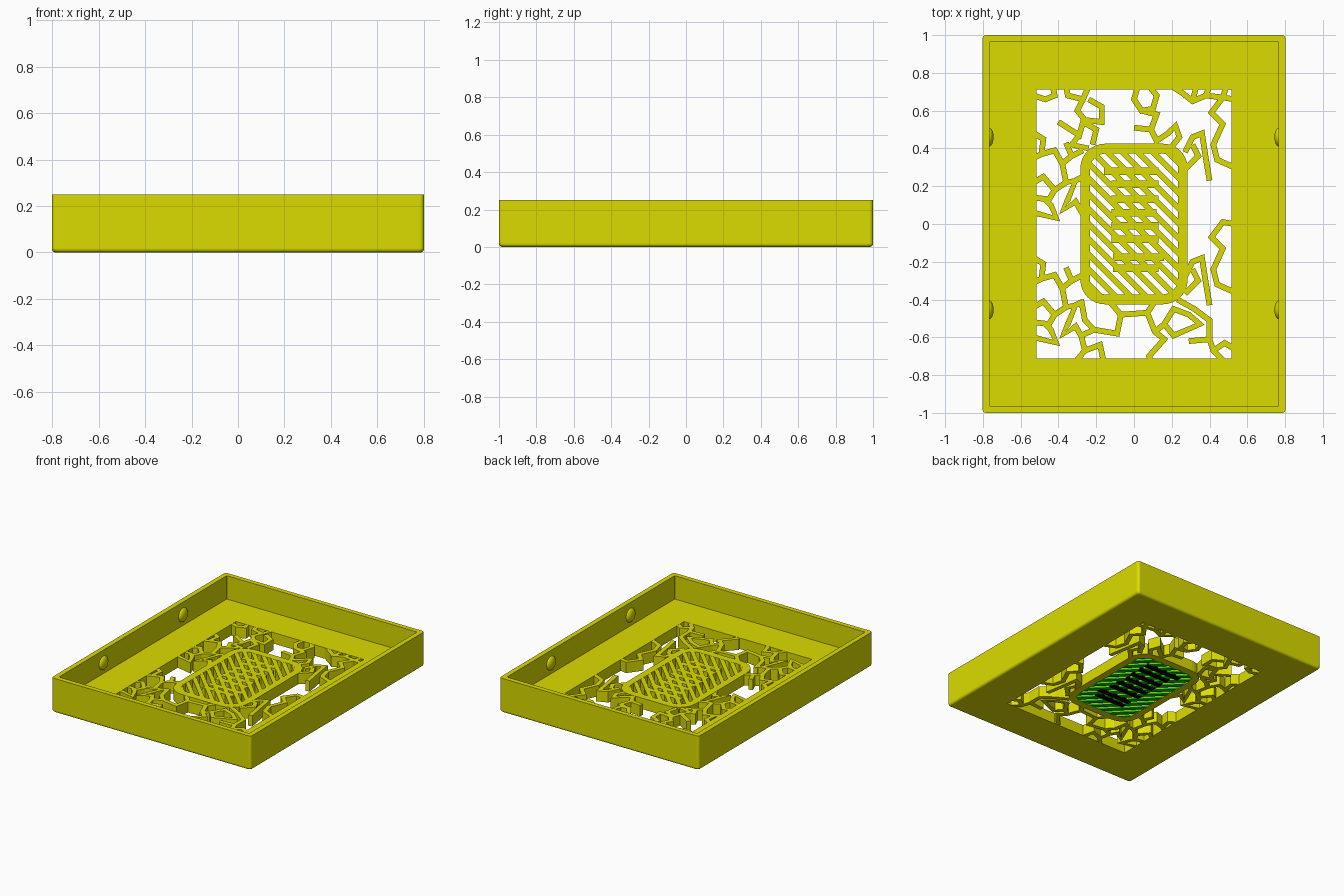
import bpy, bmesh, math
from mathutils import Vector

if "Cube" in bpy.data.objects:
    bpy.data.objects.remove(bpy.data.objects["Cube"])

def material(name, rgb):
    m = bpy.data.materials.new(name)
    m.diffuse_color = (*rgb, 1)
    m.use_nodes = True
    m.node_tree.nodes["Principled BSDF"].inputs["Base Color"].default_value = m.diffuse_color
    return m

YELLOW = material("yellow", (0.71, 0.71, 0.0))
GREEN = material("green", (0.0, 0.55, 0.01))
BLACK = material("black", (0.0, 0.0, 0.0))
FLOOR = 0.08
INLAY = 0.010

def finish(bm, name, mat, smooth=False):
    bmesh.ops.remove_doubles(bm, verts=bm.verts, dist=1e-5)
    bmesh.ops.recalc_face_normals(bm, faces=bm.faces)
    me = bpy.data.meshes.new(name)
    bm.to_mesh(me)
    bm.free()
    me.materials.append(mat)
    ob = bpy.data.objects.new(name, me)
    bpy.context.collection.objects.link(ob)
    if smooth:
        bpy.context.view_layer.objects.active = ob
        ob.select_set(True)
        bpy.ops.object.shade_smooth_by_angle(angle=math.radians(35))
        ob.select_set(False)
    return ob

def rounded_ring(hx, hy, r, z, n=8):
    pts = []
    for q, (sx, sy) in enumerate([(1, 1), (-1, 1), (-1, -1), (1, -1)]):
        for i in range(n + 1):
            a = (q + i / n) * math.pi / 2
            pts.append((sx * (hx - r) + r * math.cos(a),
                        sy * (hy - r) + r * math.sin(a), z))
    return pts

def loft_closed(name, rings):
    """Join concentric rings into one closed solid with a hole."""
    bm = bmesh.new()
    rows = [[bm.verts.new(p) for p in ring] for ring in rings]
    n = len(rows[0])
    for k, row in enumerate(rows):
        nxt = rows[(k + 1) % len(rows)]
        for i in range(n):
            j = (i + 1) % n
            bm.faces.new((row[i], row[j], nxt[j], nxt[i]))
    return finish(bm, name, YELLOW)

def ribbon(bm, pts, width, z0, z1):
    """Add a mitred flat strip following a polyline."""
    pts = [Vector(p) for p in pts]
    rows = []
    for i, p in enumerate(pts):
        d0 = (p - pts[max(i - 1, 0)]).normalized()
        d1 = (pts[min(i + 1, len(pts) - 1)] - p).normalized()
        if i == 0:
            d0 = d1
        if i == len(pts) - 1:
            d1 = d0
        n0 = Vector((-d0.y, d0.x))
        n = n0 + Vector((-d1.y, d1.x))
        n.normalize()
        off = n * (width / 2 / max(n.dot(n0), 0.6))
        l, r = p + off, p - off
        rows.append([bm.verts.new((q.x, q.y, z))
                     for q, z in ((l, z0), (r, z0), (r, z1), (l, z1))])
    for a, b in zip(rows, rows[1:]):
        for i in range(4):
            j = (i + 1) % 4
            bm.faces.new((a[i], a[j], b[j], b[i]))
    bm.faces.new(rows[0])
    bm.faces.new(rows[-1])

# Tray: rounded bottom edge, thin walls, floor with a rectangular window
rings = []
for i in range(7):
    a = i / 6 * math.pi / 2
    s = 0.018 * (1 - math.sin(a))
    rings.append(rounded_ring(0.802 - s, 1 - s, 0.02, 0.018 * (1 - math.cos(a))))
rings += [rounded_ring(0.802, 1, 0.02, 0.25),
          rounded_ring(0.766, 0.965, 0.004, 0.25),
          rounded_ring(0.766, 0.965, 0.004, FLOOR),
          rounded_ring(0.515, 0.713, 0, FLOOR),
          rounded_ring(0.515, 0.713, 0, 0)]
loft_closed("tray", rings)

# Snap bumps on the inner side walls
for sx in (-1, 1):
    for y in (-0.455, 0.46):
        bm = bmesh.new()
        bmesh.ops.create_uvsphere(bm, u_segments=24, v_segments=12, radius=0.05)
        for v in bm.verts:
            v.co = Vector((v.co.x * 0.5 + sx * 0.768, v.co.y + y, v.co.z + 0.158))
        finish(bm, "snap_bump", YELLOW, True)

# Rounded frame in the middle of the window
loft_closed("centre_frame", [rounded_ring(0.284, 0.425, 0.13, 0),
                             rounded_ring(0.284, 0.425, 0.13, FLOOR),
                             rounded_ring(0.234, 0.373, 0.085, FLOOR),
                             rounded_ring(0.234, 0.373, 0.085, 0)])

# Diagonal slats, thin green layer under a yellow layer
def in_frame(x, y, hx=0.25, hy=0.39, r=0.10):
    dx, dy = max(abs(x) - hx + r, 0), max(abs(y) - hy + r, 0)
    return math.hypot(dx, dy) < r

def slats(name, mat, z0, z1):
    bm = bmesh.new()
    for k in range(-8, 9):
        c = k * 0.08
        ts = [t / 400 for t in range(-110, 111) if in_frame(t / 400, c - t / 400)]
        if len(ts) > 8:
            ribbon(bm, [(ts[0], c - ts[0]), (ts[-1], c - ts[-1])], 0.03, z0, z1)
    finish(bm, name, mat)

slats("slats_lower", GREEN, 0.001, INLAY)
slats("slats_upper", YELLOW, INLAY, FLOOR - 0.001)

# Plain cross bars tying the slats together, dark on the underside
bars = [(0.28, -0.16, 0.13), (0.21, -0.12, 0.13), (0.13, -0.12, 0.13),
        (0.06, -0.12, 0.12), (-0.01, -0.12, 0.13), (-0.08, -0.12, 0.13),
        (-0.175, -0.11, 0.16), (-0.235, -0.11, 0.13)]
for name, mat, z0, z1 in (("cross_bars", YELLOW, INLAY, FLOOR - 0.002),
                          ("cross_bar_undersides", BLACK, 0.0, INLAY)):
    bm = bmesh.new()
    for y, x0, x1 in bars:
        ribbon(bm, [(x0, y), (x1, y)], 0.04, z0, z1)
    finish(bm, name, mat)

# Squiggly lattice between window edge and frame, in hundredths
left_side = [
    [(-53, 48), (-48, 45), (-49, 37), (-53, 35)],
    [(-49, 37), (-42, 39), (-38, 32), (-33, 36), (-36, 43)],
    [(-33, 36), (-27, 39)],
    [(-53, 22), (-48, 25), (-42, 18), (-45, 13), (-53, 14)],
    [(-53, 6), (-41, 3), (-44, 10), (-47, 13)],
    [(-42, 18), (-36, 22), (-31, 23), (-35, 13), (-38, 7), (-31, 12), (-27, 5)],
    [(-38, 32), (-36, 22)], [(-31, 23), (-27, 25)],
]
right_side = [
    [(53, 66), (47, 67), (41, 59), (47, 53), (42, 42), (44, 34), (53, 30)],
    [(27, 38), (31, 46), (36, 48), (38, 35), (40, 23)],
    [(27, 29), (34, 36), (31, 42)],
]
top_side = [
    [(-53, 68), (-47, 66), (-42, 68), (-43, 73)],
    [(-36, 73), (-35, 68), (-27, 66), (-24, 73)],
    [(-27, 66), (-30, 60), (-26, 55), (-17, 54), (-17, 62), (-24, 66)],
    [(-40, 54), (-29, 47), (-27, 54), (-20, 50), (-22, 42)],
    [(-29, 47), (-33, 42), (-24, 40)],
    [(2, 73), (0, 66), (4, 60), (10, 61), (12, 68), (8, 73)],
    [(4, 60), (12, 58), (9, 50), (0, 51)],
    [(9, 50), (12, 44), (18, 48), (22, 52), (24, 46), (20, 41)],
    [(20, 73), (26, 69), (31, 65), (38, 68), (40, 73)], [(31, 65), (33, 73)],
    [(38, 68), (47, 67), (49, 73)],
]
bottom_side = [
    [(-28, -40), (-26, -51), (-21, -56), (-28, -59), (-26, -67), (-18, -64), (-16, -73)],
    [(-13, -41), (-7, -48), (-9, -58), (-21, -56)],
    [(-7, -48), (7, -47), (11, -41)],
    [(7, -47), (11, -57), (16, -61), (8, -70), (9, -73)],
    [(11, -57), (16, -53), (21, -45), (29, -48), (35, -53), (21, -59), (16, -53)],
    [(29, -62), (40, -61), (40, -51), (32, -45), (23, -40)],
    [(40, -61), (42, -67), (48, -73)],
    [(42, -67), (48, -63), (53, -66)],
    [(-26, -67), (-31, -73)],
]
bm = bmesh.new()
groups = [(left_side, 0), (left_side, -66), (right_side, 0), (right_side, -66),
          (top_side, 0), (bottom_side, 0)]
for paths, dy in groups:
    for path in paths:
        ribbon(bm, [(x / 100, (y + dy) / 100) for x, y in path], 0.03,
               0.001, FLOOR - 0.001)
finish(bm, "lattice", YELLOW)
